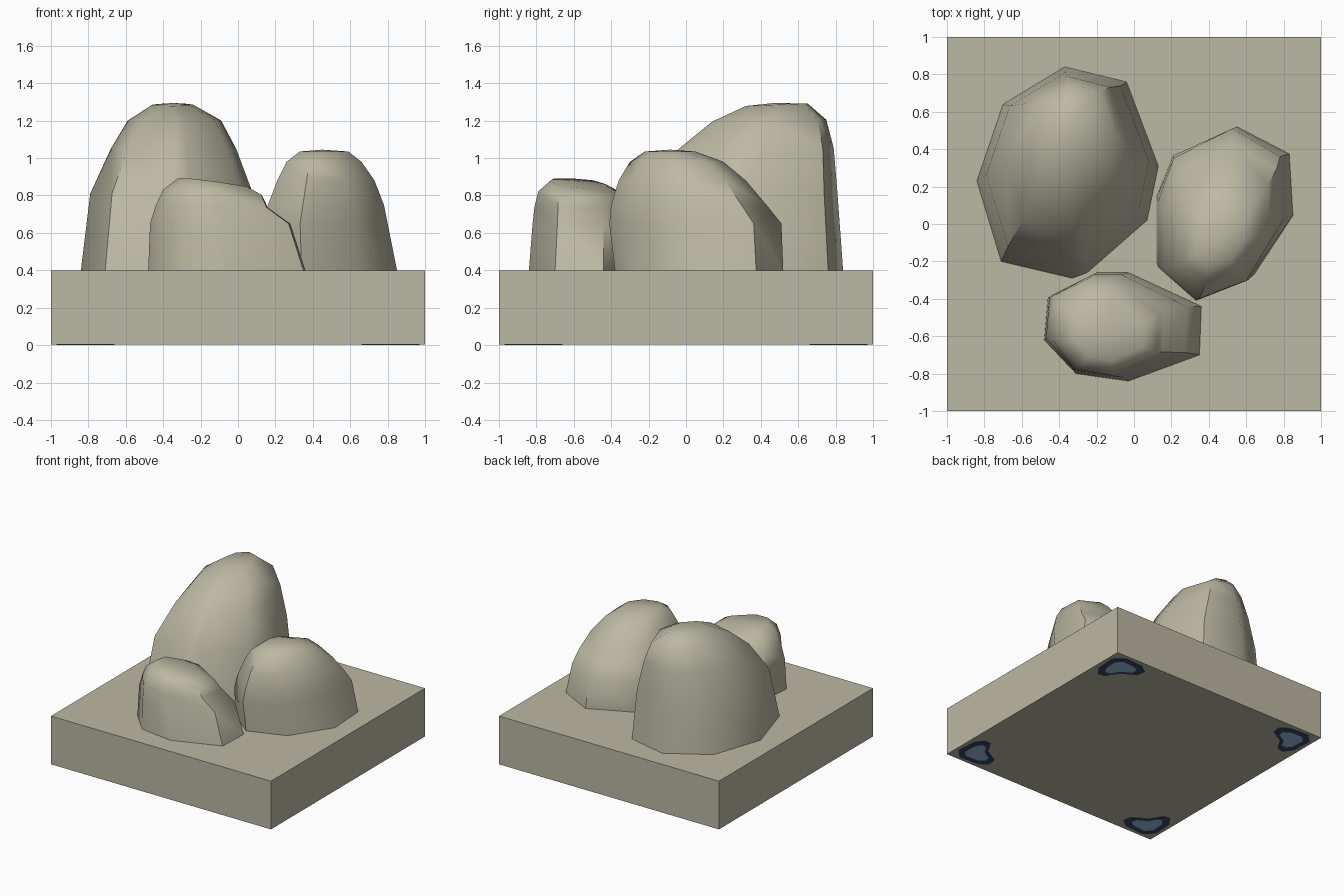
import bpy, bmesh, math
from mathutils import Vector

if "Cube" in bpy.data.objects:
    bpy.data.objects.remove(bpy.data.objects["Cube"])


def material(name, rgb):
    m = bpy.data.materials.new(name)
    m.diffuse_color = (*rgb, 1)
    m.use_nodes = True
    m.node_tree.nodes["Principled BSDF"].inputs["Base Color"].default_value = m.diffuse_color
    return m


STONE = material("stone", (0.50, 0.48, 0.365))
NAVY = material("dark navy", (0.045, 0.058, 0.14))
BLUE = material("pale blue", (0.33, 0.51, 0.72))


def add_object(name, bm, mats, smooth=False):
    bmesh.ops.recalc_face_normals(bm, faces=bm.faces[:])
    me = bpy.data.meshes.new(name)
    for f in bm.faces:
        f.smooth = smooth
    bm.to_mesh(me)
    bm.free()
    for m in mats:
        me.materials.append(m)
    ob = bpy.data.objects.new(name, me)
    bpy.context.collection.objects.link(ob)
    return ob


def rock(name, outline, levels, tilt=(0, 0), bump=0.01):
    """Loft the ground outline through bounding boxes (z, x0, x1, y0, y1)."""
    ox0, ox1 = min(p[0] for p in outline), max(p[0] for p in outline)
    oy0, oy1 = min(p[1] for p in outline), max(p[1] for p in outline)
    bm = bmesh.new()
    rings = []
    for i, (z, x0, x1, y0, y1) in enumerate(levels):
        cx, cy = (x0 + x1) / 2, (y0 + y1) / 2
        k = (i / (len(levels) - 1)) ** 3        # the tilt grows toward the top
        ring = []
        for px, py in outline:
            x = x0 + (px - ox0) / (ox1 - ox0) * (x1 - x0)
            y = y0 + (py - oy0) / (oy1 - oy0) * (y1 - y0)
            dz = k * (tilt[0] * (x - cx) + tilt[1] * (y - cy))
            ring.append(bm.verts.new((x, y, z + dz)))
        rings.append(ring)
    n = len(outline)
    for a, b in zip(rings, rings[1:]):
        for j in range(n):
            bm.faces.new((a[j], a[(j + 1) % n], b[(j + 1) % n], b[j]))
    top = rings[-1]
    c = sum((v.co for v in top), Vector()) / n
    tip = bm.verts.new(c + Vector((0, 0, bump)))
    for j in range(n):
        bm.faces.new((top[j], top[(j + 1) % n], tip))
    bm.faces.new(rings[0][::-1])
    ob = add_object(name, bm, [STONE], True)
    bpy.context.view_layer.objects.active = ob
    ob.select_set(True)
    bpy.ops.object.shade_smooth_by_angle(angle=math.radians(50))
    ob.select_set(False)


# Square base slab
bm = bmesh.new()
bmesh.ops.create_cube(bm, size=1)
for v in bm.verts:
    v.co = (v.co.x * 2, v.co.y * 2, 0.4 if v.co.z > 0 else 0.004)
add_object("base_slab", bm, [STONE])

# Three boulders
rock("tall_rock",
     [(-.37, .84), (-.04, .76), (.13, .31), (.07, .02), (-.25, -.26),
      (-.33, -.29), (-.71, -.20), (-.84, .23), (-.70, .64)],
     [(.40, -.84, .13, -.29, .84), (.81, -.79, .08, -.20, .81),
      (1.05, -.68, -.01, -.04, .79), (1.20, -.59, -.09, .14, .75),
      (1.285, -.46, -.24, .32, .65)], tilt=(0, 0.04))
rock("right_rock",
     [(.55, .52), (.83, .37), (.85, .03), (.64, -.30), (.34, -.41),
      (.12, -.23), (.12, .13), (.21, .36)],
     [(.40, .12, .85, -.38, .52), (.65, .13, .80, -.41, .51),
      (.75, .16, .78, -.40, .43), (.88, .21, .73, -.36, .32),
      (.98, .26, .66, -.30, .20), (1.035, .33, .59, -.22, .05)])
rock("front_rock",
     [(-.20, -.26), (-.03, -.26), (.36, -.44), (.35, -.70), (-.03, -.84),
      (-.31, -.80), (-.48, -.62), (-.46, -.39)],
     [(.40, -.48, .36, -.84, -.26), (.65, -.47, .28, -.82, -.27),
      (.74, -.44, .16, -.81, -.29), (.815, -.40, .13, -.79, -.34),
      (.865, -.32, .05, -.73, -.43)], tilt=(-.13, -.08))

# Thin rounded-triangle foot pads under each corner (offsets from the corner)
PAD = [(.03, .10), (.04, .27), (.09, .34), (.15, .33), (.21, .23),
       (.33, .16), (.34, .09), (.27, .04), (.10, .03)]
centre = Vector((.165, .165))
for sx, sy, name in ((1, 1, "back_right"), (-1, 1, "back_left"),
                     (1, -1, "front_right"), (-1, -1, "front_left")):
    bm = bmesh.new()

    def ring(scale, z):
        pts = [centre + (Vector(p) - centre) * scale for p in PAD]
        return [bm.verts.new((sx * (1 - p.x), sy * (1 - p.y), z)) for p in pts]

    upper, outer, inner = ring(1, .004), ring(1, 0), ring(.66, 0)
    for a, b in ((upper, outer), (outer, inner)):
        for j in range(len(PAD)):
            k = (j + 1) % len(PAD)
            bm.faces.new((a[j], a[k], b[k], b[j]))
    bm.faces.new(inner).material_index = 1
    bm.faces.new(upper[::-1])
    add_object("foot_pad_" + name, bm, [NAVY, BLUE])
